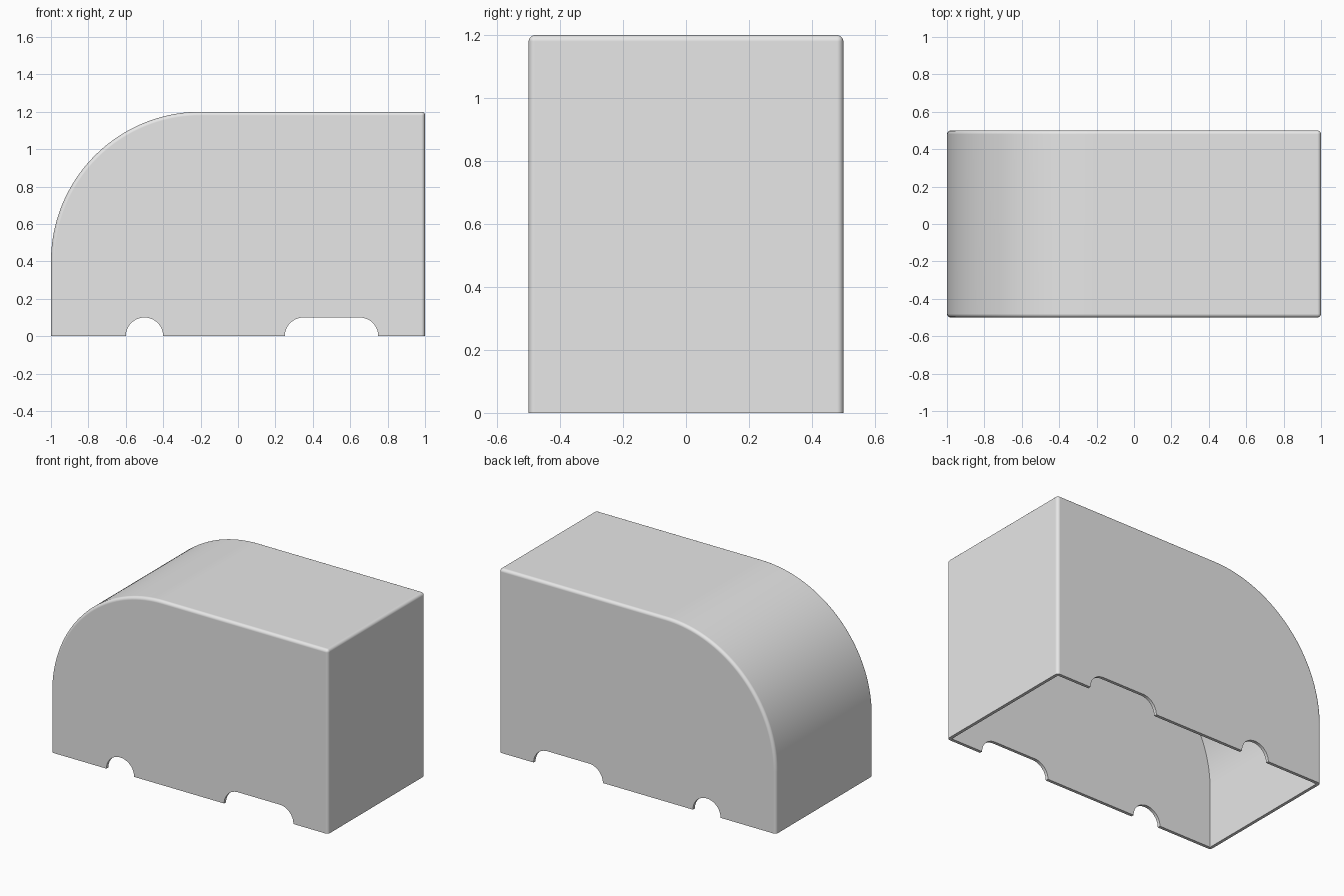
import bpy
import bmesh
from math import cos, sin, pi

if "Cube" in bpy.data.objects:
    bpy.data.objects.remove(bpy.data.objects["Cube"], do_unlink=True)

HALF_LEN, HALF_WIDTH, HEIGHT = 1.0, 0.5, 1.2
RADIUS, WALL, EDGE = 0.8, 0.02, 0.02

grey = bpy.data.materials.new("light grey")
grey.use_nodes = True
grey.diffuse_color = (0.8, 0.8, 0.8, 1)
grey.node_tree.nodes["Principled BSDF"].inputs["Base Color"].default_value = (0.8, 0.8, 0.8, 1)


def arc(cx, cz, r, start, end, steps):
    return [(cx + r * cos(start + (end - start) * i / steps),
             cz + r * sin(start + (end - start) * i / steps)) for i in range(steps + 1)]


def body_profile(inset, bottom):
    """Side outline: one quarter-round corner, one square corner."""
    right, top = HALF_LEN - inset, HEIGHT - inset
    curve = arc(RADIUS - HALF_LEN, HEIGHT - RADIUS, RADIUS - inset, pi, pi / 2, 40)
    return [(-right, bottom)] + curve + [(right, top), (right, bottom)]


def notch_profile(x1, x2, r):
    """Round-topped opening reaching below the floor."""
    return ([(x1 - r, -0.1)] + arc(x1, 0, r, pi, pi / 2, 12)
            + arc(x2, 0, r, pi / 2, 0, 12)[0 if x2 > x1 else 1:] + [(x2 + r, -0.1)])


def extrude(name, profile, half, round_edges=False):
    bm = bmesh.new()
    face = bm.faces.new([bm.verts.new((x, -half, z)) for x, z in profile])
    moved = bmesh.ops.extrude_face_region(bm, geom=[face])["geom"]
    verts = [g for g in moved if isinstance(g, bmesh.types.BMVert)]
    bmesh.ops.translate(bm, verts=verts, vec=(0, 2 * half, 0))
    bmesh.ops.recalc_face_normals(bm, faces=bm.faces[:])
    if round_edges:
        # Soften every hard edge except the open bottom rim
        hard = [e for e in bm.edges if e.calc_face_angle(0) > 0.6
                and max(v.co.z for v in e.verts) > 0.01]
        bmesh.ops.bevel(bm, geom=hard, offset=EDGE, segments=5, profile=0.5,
                        affect='EDGES', clamp_overlap=False)
    mesh = bpy.data.meshes.new(name)
    bm.to_mesh(mesh)
    bm.free()
    obj = bpy.data.objects.new(name, mesh)
    bpy.context.collection.objects.link(obj)
    mesh.materials.append(grey)
    return obj


# Outer cover
cover = extrude("cover_shell", body_profile(0, 0), HALF_WIDTH, True)

# Hollow interior, round notch and long notch
cutters = [
    extrude("interior_cutter", body_profile(WALL, -0.1), HALF_WIDTH - WALL),
    extrude("round_notch_cutter", notch_profile(-0.5, -0.5, 0.1), 0.7),
    extrude("long_notch_cutter", notch_profile(0.35, 0.65, 0.1), 0.7),
]

bpy.ops.object.select_all(action='DESELECT')
cover.select_set(True)
bpy.context.view_layer.objects.active = cover
for cutter in cutters:
    cut = cover.modifiers.new(cutter.name, 'BOOLEAN')
    cut.operation = 'DIFFERENCE'
    cut.solver = 'EXACT'
    cut.object = cutter
    bpy.ops.object.modifier_apply(modifier=cut.name)
    bpy.data.objects.remove(cutter, do_unlink=True)

# Smooth curved faces, keep flat faces crisp
bpy.ops.object.shade_smooth_by_angle(angle=pi / 6)
weighted = cover.modifiers.new("weighted_normals", 'WEIGHTED_NORMAL')
weighted.keep_sharp = True
